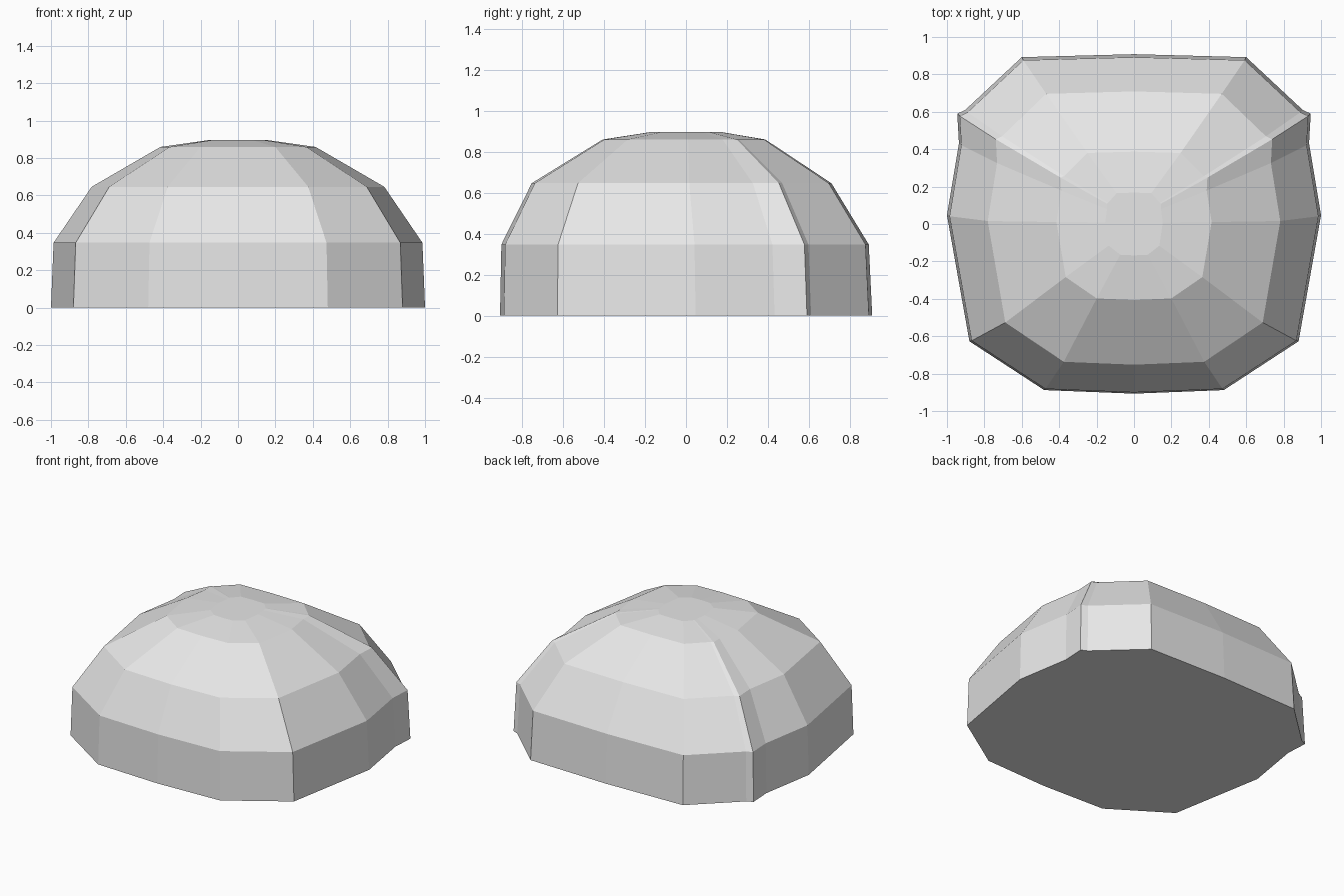
import bpy, bmesh

if "Cube" in bpy.data.objects:
    bpy.data.objects.remove(bpy.data.objects["Cube"])

# Right half of the base outline, from front centre to back centre
half = [(0, -0.907), (0.48, -0.888), (0.88, -0.627), (1.0, 0.047), (0.936, 0.432),
        (0.945, 0.59), (0.902, 0.61), (0.60, 0.892), (0, 0.908)]
outline = half + [(-x, y) for x, y in reversed(half[1:-1])]

# Stacked rings: height, x scale, y scale, y shift
rings = [(0, 1, 1, 0), (0.347, 0.986, 0.987, -0.005), (0.646, 0.782, 0.805, -0.022),
         (0.859, 0.415, 0.437, -0.01), (0.896, 0.154, 0.185, 0.0)]

grey = bpy.data.materials.new("light_grey")
grey.diffuse_color = (0.8, 0.8, 0.8, 1)
grey.use_nodes = True
grey.node_tree.nodes["Principled BSDF"].inputs["Base Color"].default_value = grey.diffuse_color

# Faceted dome with flat cap and flat underside
bm = bmesh.new()
loops = [[bm.verts.new((x * sx, y * sy + dy, z)) for x, y in outline]
         for z, sx, sy, dy in rings]
n = len(outline)
for lower, upper in zip(loops, loops[1:]):
    for i in range(n):
        j = (i + 1) % n
        bm.faces.new((lower[i], lower[j], upper[j], upper[i]))
bm.faces.new(loops[-1])
bm.faces.new(loops[0][::-1])
bmesh.ops.recalc_face_normals(bm, faces=bm.faces)

mesh = bpy.data.meshes.new("dome")
bm.to_mesh(mesh)
bm.free()
mesh.materials.append(grey)
dome = bpy.data.objects.new("dome", mesh)
bpy.context.collection.objects.link(dome)
